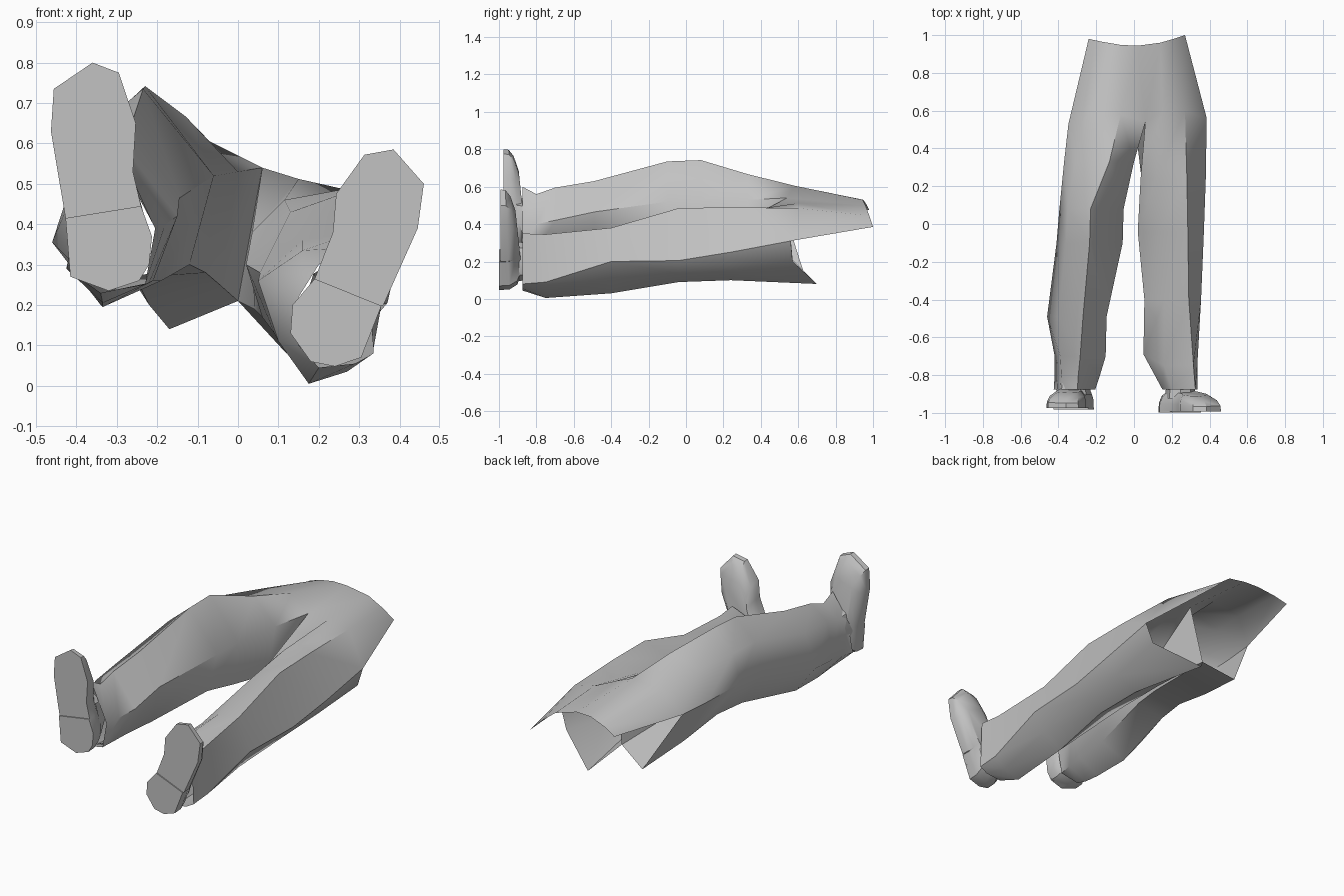
import bpy, bmesh, math
from mathutils import Vector

cube = bpy.data.objects.get("Cube")
if cube:
    bpy.data.objects.remove(cube, do_unlink=True)

grey = bpy.data.materials.new("plain grey")
grey.use_nodes = True
COLOR = (0.54, 0.54, 0.54, 1)
grey.diffuse_color = COLOR
grey.node_tree.nodes["Principled BSDF"].inputs["Base Color"].default_value = COLOR


def finish(bm, name, angle):
    bmesh.ops.remove_doubles(bm, verts=bm.verts, dist=0.002)
    bmesh.ops.recalc_face_normals(bm, faces=bm.faces)
    mesh = bpy.data.meshes.new(name)
    bm.to_mesh(mesh)
    bm.free()
    mesh.materials.append(grey)
    ob = bpy.data.objects.new(name, mesh)
    bpy.context.collection.objects.link(ob)
    bpy.ops.object.select_all(action='DESELECT')
    ob.select_set(True)
    bpy.context.view_layer.objects.active = ob
    bpy.ops.object.shade_smooth_by_angle(angle=math.radians(angle))


def loft(bm, rows, closed=True, cap_start=False, cap_end=False):
    """Skin a list of point rows with quads."""
    vs = [[bm.verts.new(p) for p in row] for row in rows]
    n = len(rows[0])
    for a, b in zip(vs, vs[1:]):
        for i in range(n if closed else n - 1):
            j = (i + 1) % n
            bm.faces.new((a[i], a[j], b[j], b[i]))
    if cap_start:
        bm.faces.new(vs[0])
    if cap_end:
        bm.faces.new(vs[-1])


def ring(y, *xz):
    return [(x, y, z) for x, z in xz]


# Right leg rings run crest, outer top, outer ridge, bottom, inner bottom, inner ridge
right_leg = [
    ring(-.875, (-.30, .60), (-.39, .47), (-.425, .29), (-.34, .23), (-.23, .25), (-.205, .39)),
    ring(-.80, (-.295, .56), (-.385, .49), (-.42, .30), (-.335, .205), (-.22, .255), (-.18, .40)),
    ring(-.70, (-.285, .595), (-.39, .52), (-.42, .315), (-.335, .195), (-.21, .26), (-.15, .42)),
    ring(-.49, (-.27, .63), (-.40, .54), (-.46, .355), (-.34, .20), (-.19, .26), (-.145, .465)),
    ring(-.10, (-.235, .735), (-.36, .63), (-.41, .465), (-.28, .265), (-.12, .30), (-.06, .52)),
    ring(.08, (-.23, .742), (-.35, .63), (-.395, .475), (-.25, .26), (-.08, .28), (-.055, .52)),
    ring(.33, (-.13, .667), (-.31, .625), (-.37, .46), (-.22, .20), (-.045, .25), (.0, .53)),
]
# Left leg rings have one more point, lower outer, before the bottom
left_leg = [
    ring(-.875, (.20, .30), (.325, .35), (.335, .08), (.29, .055), (.20, .045), (.15, .10), (.15, .22)),
    ring(-.75, (.16, .335), (.315, .345), (.335, .09), (.27, .035), (.175, .005), (.10, .11), (.07, .255)),
    ring(-.40, (.16, .36), (.29, .38), (.355, .20), (.29, .10), (.18, .03), (.09, .13), (.055, .28)),
    ring(-.04, (.13, .43), (.285, .485), (.37, .205), (.31, .135), (.20, .09), (.06, .17), (.02, .30)),
    ring(.24, (.115, .46), (.28, .49), (.38, .25), (.32, .155), (.19, .10), (.04, .19), (.035, .38)),
]
# Inner hem edge at the left ankle sits slightly further up the leg
left_leg[1][6] = (.05, -.69, .26)
# Hip rows share the crotch point and the jagged open hem at the back
crotch, valley = (.06, .54, .54), (0, .57, .21)
right_hip = [(-.07, .58, .605), (-.25, .57, .585), (-.347, .53, .455),
             (-.17, .63, .14), valley, crotch]
left_hip = [(.15, .60, .512), (.27, .60, .485), (.385, .56, .31), (.345, .57, .20),
            (.12, .70, .08), valley, crotch]
hip = [right_hip[2], right_hip[1], right_hip[0], crotch, left_hip[0], left_hip[1], left_hip[2]]
waist = [(-.24, .98, .475), (-.17, .965, .505), (-.07, .948, .53), (.02, .944, .53),
         (.14, .96, .50), (.21, .98, .445), (.27, 1.0, .385)]

bm = bmesh.new()
loft(bm, right_leg + [right_hip])
loft(bm, left_leg + [left_hip])
loft(bm, [hip, waist], closed=False)
finish(bm, "trousers", 50)


# Shoes: sole outline in x and z, the heel part is the last run of points
def shoe(side, outline, heel_from, y0, ankle):
    c = Vector((sum(p[0] for p in outline), 0, sum(p[1] for p in outline))) / len(outline)
    low = min(z for x, z in outline)
    length = max(z for x, z in outline) - low

    def row(depth, s):
        # The upper is shallower towards the toe
        out = []
        for x, z in outline:
            p = c + (Vector((x, 0, z)) - c) * s
            out.append((p.x, y0 + depth * (1.1 - .5 * (p.z - low) / length), p.z))
        return out

    bm = bmesh.new()
    loft(bm, [row(0, 1), row(.045, .99), row(.085, .88), row(.115, .62)],
         cap_start=True, cap_end=True)
    finish(bm, side + "_shoe", 35)

    # Slightly raised heel plate
    pts = outline[heel_from:]
    bm = bmesh.new()
    loft(bm, [ring(y0 - .006, *pts), ring(y0 + .003, *pts)], cap_start=True, cap_end=True)
    finish(bm, side + "_heel", 30)

    # Ankle collar joining shoe and trouser leg
    ax, az, rx, rz = ankle
    rows = [[(ax + rx * s * math.cos(i * math.pi / 4), y, az + rz * s * math.sin(i * math.pi / 4))
             for i in range(8)] for y, s in ((y0 + .07, 1.1), (y0 + .13, 1.0))]
    bm = bmesh.new()
    loft(bm, rows)
    finish(bm, side + "_ankle", 35)


shoe("right", [(-.463, .63), (-.456, .735), (-.36, .80), (-.295, .775), (-.253, .65), (-.26, .53),
               (-.24, .445), (-.213, .37), (-.22, .30), (-.245, .26), (-.32, .235), (-.415, .27),
               (-.427, .415)], 6, -.975, (-.32, .40, .085, .13))
shoe("left", [(.36, .20), (.445, .39), (.46, .50), (.385, .585), (.313, .572), (.243, .475),
              (.235, .38), (.19, .265), (.135, .20), (.13, .13), (.18, .06), (.24, .048),
              (.305, .07), (.355, .198)], 7, -.993, (.245, .20, .075, .10))
